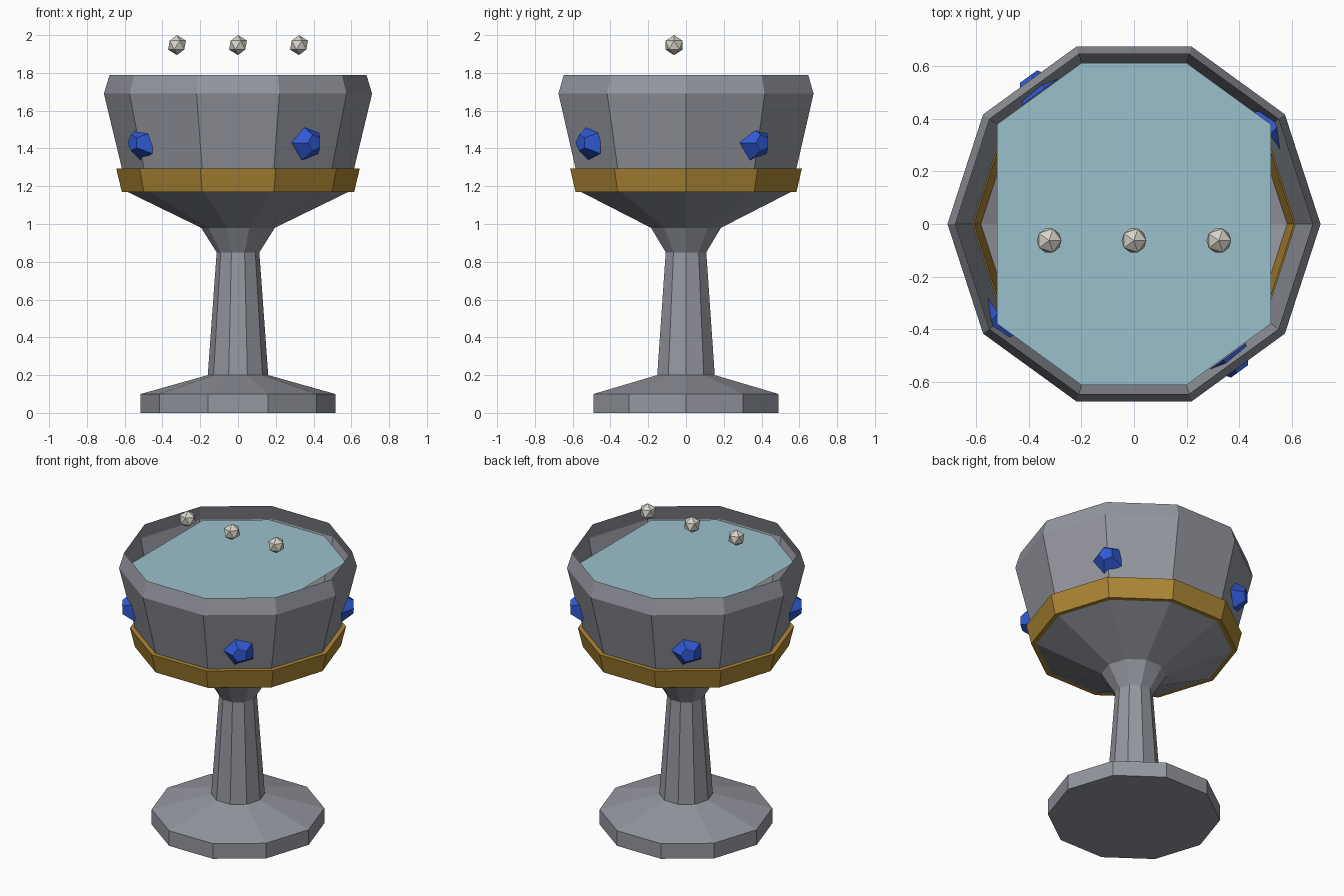
import bpy, bmesh, math
from mathutils import Vector

if "Cube" in bpy.data.objects:
    bpy.data.objects.remove(bpy.data.objects["Cube"])

SIDES = 10


def material(name, rgb):
    m = bpy.data.materials.new(name)
    m.diffuse_color = (*rgb, 1)
    m.use_nodes = True
    m.node_tree.nodes["Principled BSDF"].inputs["Base Color"].default_value = m.diffuse_color
    return m


STONE = material("grey_metal", (0.30, 0.31, 0.35))
GOLD = material("gold", (0.42, 0.24, 0.035))
BLUE = material("blue_gem", (0.03, 0.10, 0.66))
WATER = material("pale_blue_liquid", (0.33, 0.53, 0.60))
PEARL = material("off_white", (0.68, 0.66, 0.59))


def finish(bm, name, mat, fix_normals=False):
    if fix_normals:
        bmesh.ops.recalc_face_normals(bm, faces=bm.faces[:])
    mesh = bpy.data.meshes.new(name)
    bm.to_mesh(mesh)
    bm.free()
    mesh.materials.append(mat)
    ob = bpy.data.objects.new(name, mesh)
    bpy.context.collection.objects.link(ob)
    return ob


def lathe(name, profile, mat, cap_bottom=False, closed=False):
    """Spin (radius, height) points into a ten-sided faceted shape."""
    bm = bmesh.new()
    rings = []
    for r, z in profile:
        angles = [math.tau * i / SIDES for i in range(SIDES)]
        rings.append([bm.verts.new((r * math.cos(a), r * math.sin(a), z)) for a in angles])
    pairs = list(zip(rings, rings[1:]))
    if closed:
        pairs.append((rings[-1], rings[0]))
    for low, high in pairs:
        for i in range(SIDES):
            j = (i + 1) % SIDES
            bm.faces.new((low[i], low[j], high[j], high[i]))
    if cap_bottom:
        bm.faces.new(rings[0][::-1])
    return finish(bm, name, mat)


# Foot, stem and thin-walled bowl with an inward lip
lathe("foot", [(0.515, 0), (0.515, 0.10), (0.16, 0.20)], STONE, cap_bottom=True)
lathe("stem", [(0.16, 0.20), (0.113, 0.85), (0.195, 0.98)], STONE)
lathe("bowl", [(0.195, 0.98), (0.585, 1.17), (0.71, 1.69), (0.68, 1.79)], STONE)

# Gold band around the bowl
lathe("band", [(0.583, 1.17), (0.615, 1.17), (0.645, 1.295), (0.61, 1.295)], GOLD, closed=True)

# Liquid surface, slightly smaller than the lip
bm = bmesh.new()
bmesh.ops.create_circle(bm, cap_ends=True, segments=SIDES, radius=0.645)
for v in bm.verts:
    a = math.atan2(v.co.y, v.co.x)
    a = round(a / (math.tau / SIDES)) * math.tau / SIDES
    v.co = (0.645 * math.cos(a), 0.645 * math.sin(a), 1.715)
for f in bm.faces:
    f.normal_update()
    if f.normal.z < 0:
        f.normal_flip()
finish(bm, "liquid", WATER)


# Four five-sided cut gems set into the bowl wall
def gem(name, angle):
    out = Vector((math.cos(angle), math.sin(angle), 0))
    right = Vector((-math.sin(angle), math.cos(angle), 0))
    up = Vector((0, 0, 1))
    bm = bmesh.new()
    rings = []
    for radius, dist in ((0.097, 0.617), (0.045, 0.69)):
        ring = []
        for k in range(5):
            t = math.pi + math.tau * k / 5
            p = out * dist + right * radius * math.cos(t) + up * (1.43 + radius * math.sin(t))
            ring.append(bm.verts.new(p))
        rings.append(ring)
    for i in range(5):
        j = (i + 1) % 5
        bm.faces.new((rings[0][i], rings[0][j], rings[1][j], rings[1][i]))
    bm.faces.new(rings[0][::-1])
    bm.faces.new(rings[1])
    finish(bm, name, BLUE, fix_normals=True)


for i in range(4):
    gem(f"gem_{i + 1}", math.radians(-54 + 90 * i))

# Three floating faceted beads
for i, x in enumerate((-0.323, 0, 0.323)):
    bm = bmesh.new()
    bmesh.ops.create_icosphere(bm, subdivisions=1, radius=0.053)
    bmesh.ops.translate(bm, verts=bm.verts[:], vec=(x, -0.063, 1.947))
    finish(bm, f"bead_{i + 1}", PEARL)
